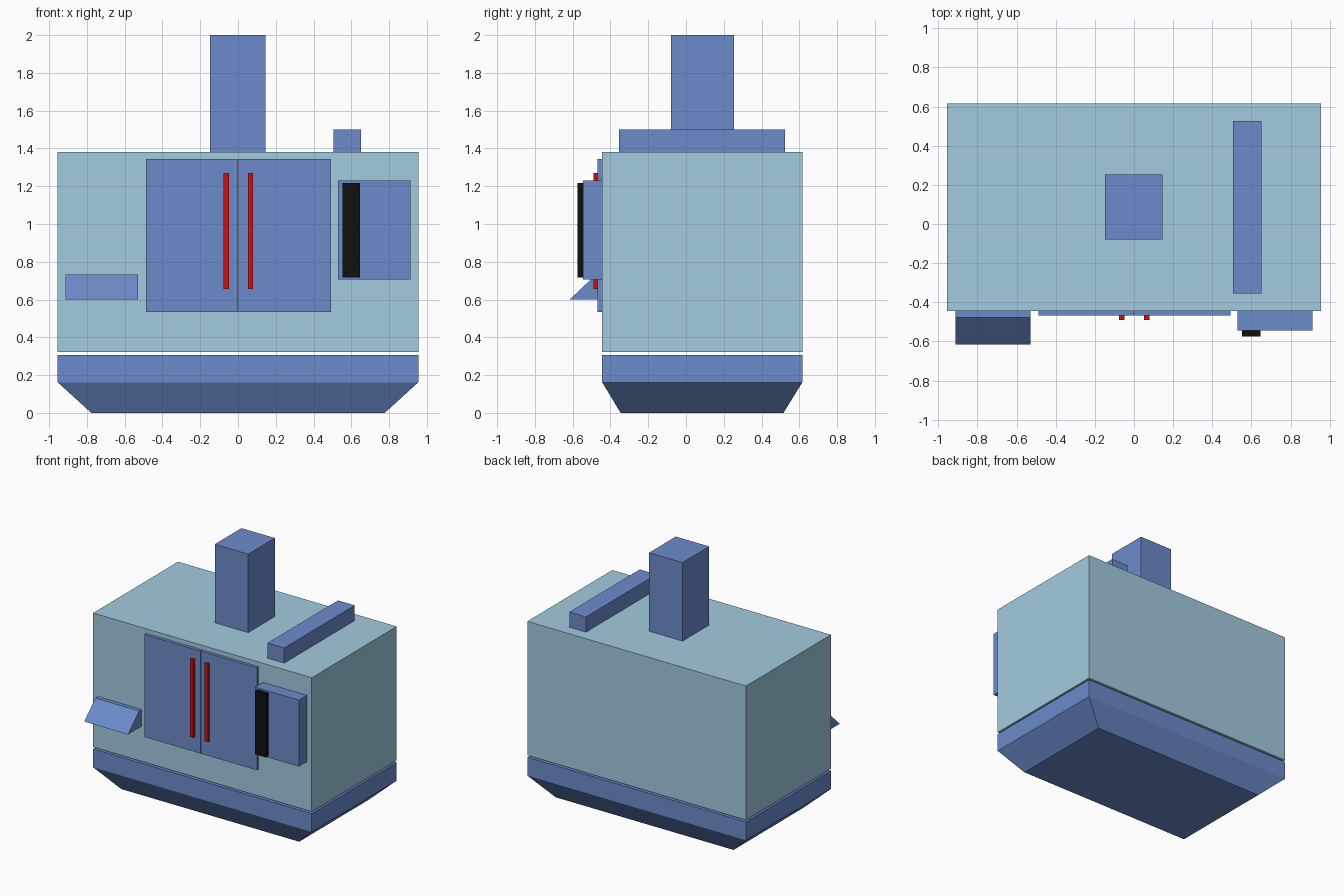
import bpy

if "Cube" in bpy.data.objects:
    bpy.data.objects.remove(bpy.data.objects["Cube"])


def material(name, rgb):
    m = bpy.data.materials.new(name)
    m.diffuse_color = (*rgb, 1)
    m.use_nodes = True
    m.node_tree.nodes["Principled BSDF"].inputs["Base Color"].default_value = m.diffuse_color
    return m


PALE = material("pale_blue", (0.36, 0.60, 0.74))
BLUE = material("blue", (0.15, 0.26, 0.60))
RED = material("red", (0.62, 0.005, 0.005))
BLACK = material("black", (0.005, 0.005, 0.005))


def add_mesh(name, verts, faces, mat):
    me = bpy.data.meshes.new(name)
    me.from_pydata(verts, [], faces)
    me.materials.append(mat)
    ob = bpy.data.objects.new(name, me)
    bpy.context.collection.objects.link(ob)
    return ob


def loft(name, rings, mat):
    """Join equal-length rings of points and cap both ends."""
    n = len(rings[0])
    faces = [tuple(reversed(range(n))),
             tuple(range(n * (len(rings) - 1), n * len(rings)))]
    for r in range(len(rings) - 1):
        for i in range(n):
            a, b = r * n + i, r * n + (i + 1) % n
            faces.append((a, b, b + n, a + n))
    return add_mesh(name, [p for ring in rings for p in ring], faces, mat)


def rect(x, y, z):
    return [(x[0], y[0], z), (x[1], y[0], z), (x[1], y[1], z), (x[0], y[1], z)]


def box(name, x, y, z, mat):
    return loft(name, [rect(x, y, z[0]), rect(x, y, z[1])], mat)


# Main cabinet, floating just above the tapered base
W, Y = (-0.955, 0.955), (-0.444, 0.616)
box("cabinet", W, Y, (0.322, 1.38), PALE)
loft("base", [rect((-0.777, 0.777), (-0.346, 0.516), 0),
              rect(W, Y, 0.162), rect(W, Y, 0.307)], BLUE)

# Roof parts
box("chimney", (-0.147, 0.145), (-0.08, 0.253), (1.38, 2.0), BLUE)
box("roof_bar", (0.506, 0.652), (-0.355, 0.525), (1.38, 1.5), BLUE)

# Double doors with handles
for side, s in (("left", -1), ("right", 1)):
    def span(a, b):
        return tuple(sorted((0.002 + s * a, 0.002 + s * b)))
    box(side + "_door", span(0.001, 0.49), (-0.468, -0.444), (0.535, 1.344), BLUE)
    box(side + "_handle", span(0.05, 0.078), (-0.49, -0.468), (0.655, 1.27), RED)

# Control box with dark strip
box("control_box", (0.53, 0.912), (-0.544, -0.444), (0.705, 1.23), BLUE)
box("control_strip", (0.552, 0.647), (-0.574, -0.544), (0.717, 1.218), BLACK)

# Sloped chute on the left of the front
profile = [(-0.444, 0.6), (-0.444, 0.732), (-0.477, 0.732), (-0.616, 0.6)]
loft("chute", [[(x, y, z) for y, z in profile] for x in (-0.912, -0.53)], BLUE)
